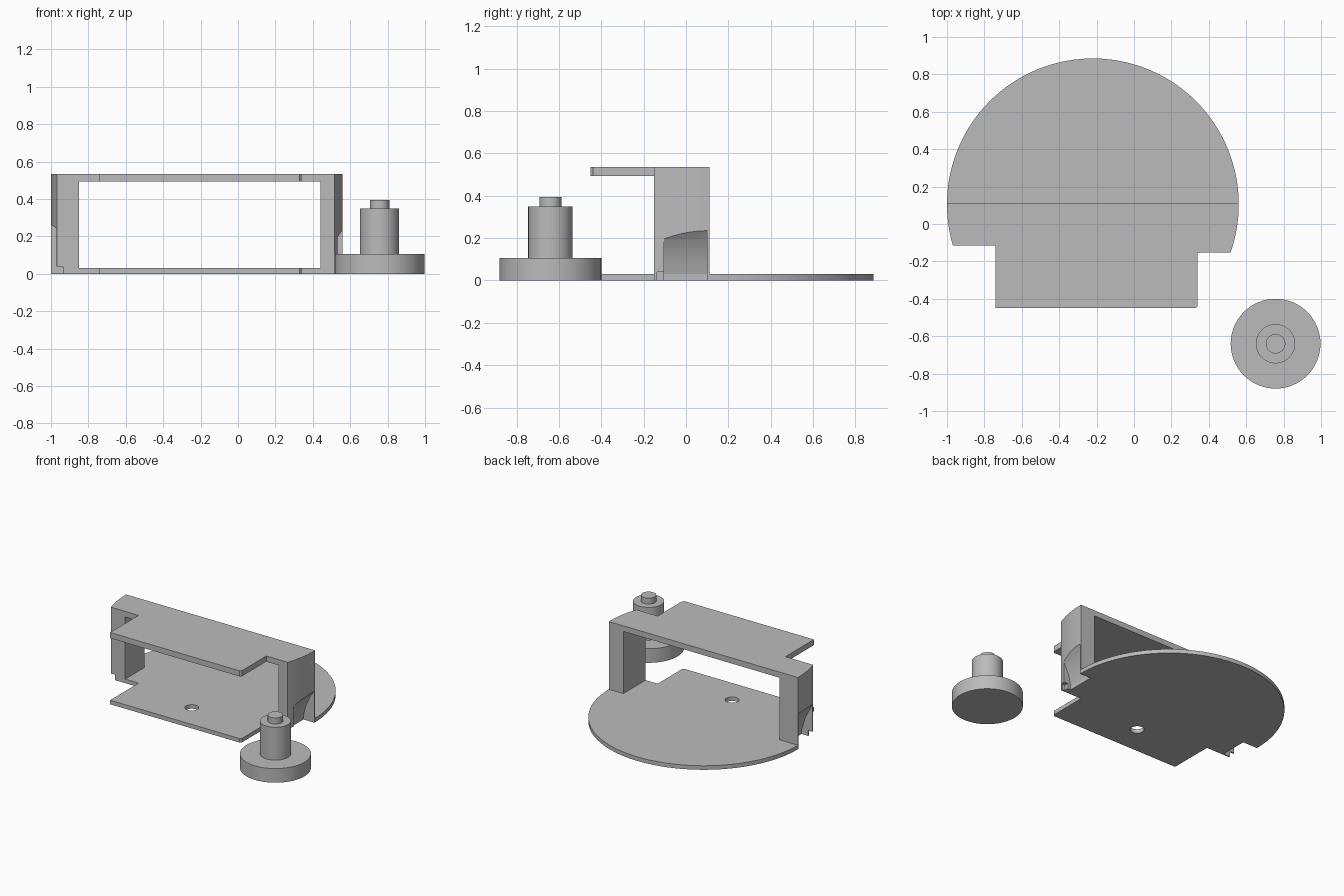
import bpy, bmesh, math

if "Cube" in bpy.data.objects:
    bpy.data.objects.remove(bpy.data.objects["Cube"])

CX, CY, R = -0.22, 0.105, 0.78      # centre and radius of the round plate
BACK = 0.11                          # rear plane of the bracket
FRONT_R, FRONT_L = -0.152, -0.115    # front edges of the two side walls
A_R = math.asin((FRONT_R - CY) / R)
A_L = math.pi - math.asin((FRONT_L - CY) / R)
A_B = math.asin((BACK - CY) / R)

grey = bpy.data.materials.new("plain grey")
grey.diffuse_color = (0.5, 0.5, 0.5, 1)
grey.use_nodes = True
grey.node_tree.nodes["Principled BSDF"].inputs["Base Color"].default_value = grey.diffuse_color


def finish(name, bm, smooth=True):
    bmesh.ops.recalc_face_normals(bm, faces=bm.faces)
    me = bpy.data.meshes.new(name)
    bm.to_mesh(me)
    bm.free()
    me.materials.append(grey)
    ob = bpy.data.objects.new(name, me)
    bpy.context.collection.objects.link(ob)
    return ob


def activate(ob):
    bpy.ops.object.select_all(action='DESELECT')
    ob.select_set(True)
    bpy.context.view_layer.objects.active = ob


def smooth(ob):
    activate(ob)
    bpy.ops.object.shade_smooth_by_angle(angle=math.radians(30))


def prism(name, pts, offset):
    """Extrude a closed 3D outline by an offset vector."""
    bm = bmesh.new()
    face = bm.faces.new([bm.verts.new(p) for p in pts])
    ext = bmesh.ops.extrude_face_region(bm, geom=[face])
    new = [v for v in ext['geom'] if isinstance(v, bmesh.types.BMVert)]
    bmesh.ops.translate(bm, verts=new, vec=offset)
    return finish(name, bm)


def slab(name, pts, z0, z1):
    return prism(name, [(x, y, z0) for x, y in pts], (0, 0, z1 - z0))


def arc(a, b, n):
    return [(CX + R * math.cos(a + (b - a) * i / n),
             CY + R * math.sin(a + (b - a) * i / n)) for i in range(n + 1)]


def box(name, x0, x1, y0, y1, z0, z1):
    return slab(name, [(x0, y0), (x1, y0), (x1, y1), (x0, y1)], z0, z1)


def cut(ob, cutters):
    activate(ob)
    for c in cutters:
        c.hide_render = True
        m = ob.modifiers.new("cut", 'BOOLEAN')
        m.operation, m.solver, m.object = 'DIFFERENCE', 'EXACT', c
        bpy.ops.object.modifier_apply(modifier=m.name)


def lathe(name, profile, x, y, n=64):
    """Revolve (radius, height) points around a vertical axis."""
    bm = bmesh.new()
    rings = [[bm.verts.new((x + r * math.cos(2 * math.pi * i / n),
                            y + r * math.sin(2 * math.pi * i / n), z))
              for i in range(n)] for r, z in profile]
    for a, b in zip(rings, rings[1:]):
        for i in range(n):
            j = (i + 1) % n
            bm.faces.new((a[i], a[j], b[j], b[i]))
    bm.faces.new(rings[0])
    bm.faces.new(rings[-1])
    return finish(name, bm)


# front tab shared by both plates, with a small clipped corner
tab = [(-0.74, FRONT_L), (-0.74, -0.45), (0.328, -0.45),
       (0.34, -0.438), (0.34, FRONT_R)]

# plates and side walls
base = slab("base_plate", arc(A_R, A_L, 110) + tab, 0, 0.03)
right_arc, left_arc = arc(A_R, A_B, 12), arc(math.pi - A_B, A_L, 12)
top = slab("top_plate", right_arc + left_arc + tab, 0.493, 0.535)
right_wall = slab("right_wall", right_arc + [(0.44, BACK), (0.44, FRONT_R)], 0.03, 0.493)
left_wall = slab("left_wall", left_arc + [(-0.85, FRONT_L), (-0.85, BACK)], 0.03, 0.493)

# sloped recesses and small latch notches on the outer sides
right_profile = [(0.64, 0.33), (0.56, 0.235), (0.531, 0.195), (0.49, 0.11),
                 (0.47, 0.03), (0.47, -0.1), (0.64, -0.1)]
left_profile = [(-1.1, 0.33), (-1.0, 0.265), (-0.968, 0.24), (-0.91, 0.13),
                (-0.88, 0.03), (-0.88, -0.1), (-1.1, -0.1)]
right_recess, left_recess = [
    prism(n, [(x, -0.105, z) for x, z in p], (0, 0.205, 0))
    for n, p in (("right_recess_cutter", right_profile),
                 ("left_recess_cutter", left_profile))]
right_notch = box("right_notch_cutter", 0.495, 0.7, -0.138, -0.10, -0.1, 0.04)
left_notch = box("left_notch_cutter", -1.1, -0.935, -0.2, -0.10, -0.1, 0.04)
hole = lathe("hole_cutter", [(0.047, -0.1), (0.047, 0.1)], -0.22, -0.23, 32)

cutters = [right_recess, left_recess, right_notch, left_notch, hole]
cut(base, cutters)
cut(right_wall, [right_recess, right_notch])
cut(left_wall, [left_recess, left_notch])
for c in cutters:
    bpy.data.objects.remove(c)

# loose stepped knob
knob = lathe("stepped_knob", [(0.24, 0), (0.24, 0.105), (0.105, 0.105),
                              (0.105, 0.35), (0.052, 0.35), (0.052, 0.395)],
             0.757, -0.64)

for ob in (base, top, right_wall, left_wall, knob):
    smooth(ob)
